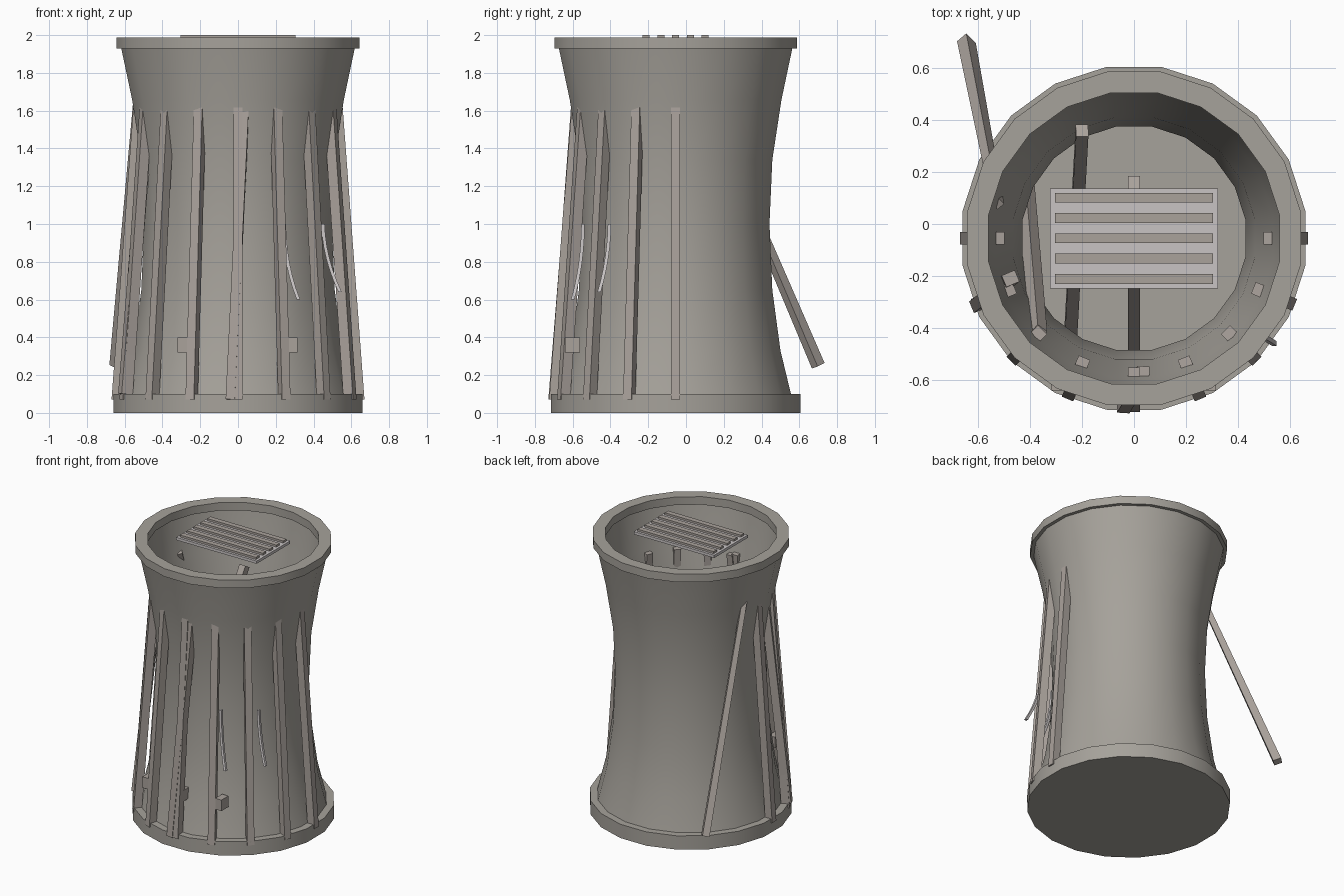
import bpy, bmesh, math
from mathutils import Vector, Matrix

if "Cube" in bpy.data.objects:
    bpy.data.objects.remove(bpy.data.objects["Cube"])

CY = -0.055          # tower axis sits slightly forward of the origin
SIDES = 20


def material(name, rgb):
    m = bpy.data.materials.new(name)
    m.diffuse_color = (*rgb, 1)
    m.use_nodes = True
    m.node_tree.nodes["Principled BSDF"].inputs["Base Color"].default_value = m.diffuse_color
    return m


CONCRETE = material("warm grey concrete", (0.38, 0.36, 0.325))
STEEL = material("beam grey", (0.40, 0.36, 0.33))
PALE = material("pale grey metal", (0.58, 0.55, 0.55))


def finish(bm, name, mat, smooth=False):
    bmesh.ops.recalc_face_normals(bm, faces=bm.faces)
    me = bpy.data.meshes.new(name)
    bm.to_mesh(me)
    bm.free()
    ob = bpy.data.objects.new(name, me)
    bpy.context.collection.objects.link(ob)
    me.materials.append(mat)
    if smooth:
        bpy.ops.object.select_all(action='DESELECT')
        ob.select_set(True)
        bpy.context.view_layer.objects.active = ob
        bpy.ops.object.shade_smooth_by_angle(angle=math.radians(30))
    return ob


def lathe(name, profile, mat, smooth=True):
    """Revolve a closed (radius, z) profile; radii are measured to the flats."""
    bm = bmesh.new()
    k = 1 / math.cos(math.pi / SIDES)
    rings = []
    for i in range(SIDES):
        a = 2 * math.pi * (i + 0.5) / SIDES
        rings.append([bm.verts.new((r * k * math.cos(a), CY + r * k * math.sin(a), z))
                      for r, z in profile])
    n = len(profile)
    for i in range(SIDES):
        p, q = rings[i], rings[(i + 1) % SIDES]
        for j in range(n):
            bm.faces.new((p[j], q[j], q[(j + 1) % n], p[(j + 1) % n]))
    return finish(bm, name, mat, smooth)


def box(name, centre, size, mat):
    bm = bmesh.new()
    bmesh.ops.create_cube(bm, size=1)
    bmesh.ops.scale(bm, vec=size, verts=bm.verts)
    bmesh.ops.translate(bm, vec=centre, verts=bm.verts)
    return finish(bm, name, mat)


def beam(name, low, high, width=0.048, depth=0.055, taper=1.0, outward=None):
    """Square bar between two points, one side turned to the outward direction."""
    low, high = Vector(low), Vector(high)
    axis = (high - low).normalized()
    out = Vector(outward or (low.x, low.y - CY, 0))
    side = axis.cross(out).normalized()
    out = side.cross(axis)
    bm = bmesh.new()
    bmesh.ops.create_cube(bm, size=1)
    for v in bm.verts:
        end, f = (high, taper) if v.co.z > 0 else (low, 1)
        v.co = end + side * v.co.x * width * f + out * v.co.y * depth * f
    return finish(bm, name, STEEL)


# Solid base, curved tower wall and top rim
bm = bmesh.new()
bmesh.ops.create_cone(bm, cap_ends=True, segments=SIDES, depth=0.1,
                      radius1=0.66 / math.cos(math.pi / SIDES),
                      radius2=0.66 / math.cos(math.pi / SIDES),
                      matrix=Matrix.Translation((0, CY, 0.05))
                      @ Matrix.Rotation(math.pi / SIDES, 4, 'Z'))
finish(bm, "base", CONCRETE, True)

outer = [(0.613, 0.09), (0.555, 0.33), (0.512, 0.65), (0.497, 1.0),
         (0.512, 1.34), (0.56, 1.656), (0.62, 1.94)]
inner = [(0.575, 1.94), (0.535, 1.656), (0.465, 1.34), (0.43, 1.0),
         (0.455, 0.65), (0.50, 0.33), (0.55, 0.09)]
lathe("tower_wall", outer + inner, CONCRETE)
lathe("rim", [(0.56, 1.93), (0.642, 1.93), (0.642, 1.988), (0.56, 1.988)], CONCRETE)

# Row of leaning struts around the front half
for i in range(9):
    a = math.pi + i * math.pi / 8
    c, s = math.cos(a), math.sin(a)
    beam(f"strut_{i + 1}", (0.642 * c, CY + 0.642 * s, 0.07),
         (0.525 * c, CY + 0.525 * s, 1.64))
beam("skewed_strut_front", (-0.04, -0.70, 0.07), (0.035, -0.575, 1.63))
beam("skewed_strut_left", (-0.60, -0.31, 0.1), (-0.475, -0.21, 1.66))

# Loose beams: one leaning outside, three fallen inside
beam("loose_beam_outside", (-0.645, 0.70, 0.25), (-0.525, 0.08, 1.70), taper=0.7)
beam("loose_beam_back", (-0.245, -0.45, 0.2), (-0.20, 0.36, 1.58), outward=(0, -1, 0))
beam("loose_beam_side", (-0.43, 0.28, 0.15), (-0.37, -0.42, 1.60), outward=(0.6, 0.8, 0))
beam("loose_beam_middle", (0, -0.48, 0.1), (0, 0.16, 1.55), outward=(0, -1, 0))

# Small anchor blocks low on the front
for i, x in enumerate((-0.295, 0, 0.29)):
    box(f"anchor_block_{i + 1}", (x, -0.60 if x else -0.62, 0.36), (0.05, 0.08, 0.08), STEEL)

# Thin bent rods on the front right
for i, pts in enumerate((
        ((0.245, -0.545, 1.0), (0.265, -0.56, 0.79), (0.32, -0.60, 0.60)),
        ((0.45, -0.405, 1.0), (0.475, -0.42, 0.82), (0.54, -0.46, 0.64)))):
    p0, p1, p2 = map(Vector, pts)
    ctrl = 2 * p1 - (p0 + p2) / 2
    path = [p0 * (1 - t) ** 2 + ctrl * 2 * t * (1 - t) + p2 * t * t
            for t in (j / 6 for j in range(7))]
    bm = bmesh.new()
    rows = [[bm.verts.new(p + Vector((dx, dy, 0)) * 0.009)
             for dx, dy in ((-1, -1), (1, -1), (1, 1), (-1, 1))] for p in path]
    for r, q in zip(rows, rows[1:]):
        for j in range(4):
            bm.faces.new((r[j], r[(j + 1) % 4], q[(j + 1) % 4], q[j]))
    bm.faces.new(rows[0])
    bm.faces.new(rows[-1])
    finish(bm, f"bent_rod_{i + 1}", PALE)

# Grate: pale plate with five raised bars
box("grate_plate", (0, CY, 1.975), (0.645, 0.385, 0.02), PALE)
for i in range(5):
    box(f"grate_bar_{i + 1}", (0, CY + (i - 2) * 0.078, 1.99), (0.61, 0.038, 0.02), STEEL)
